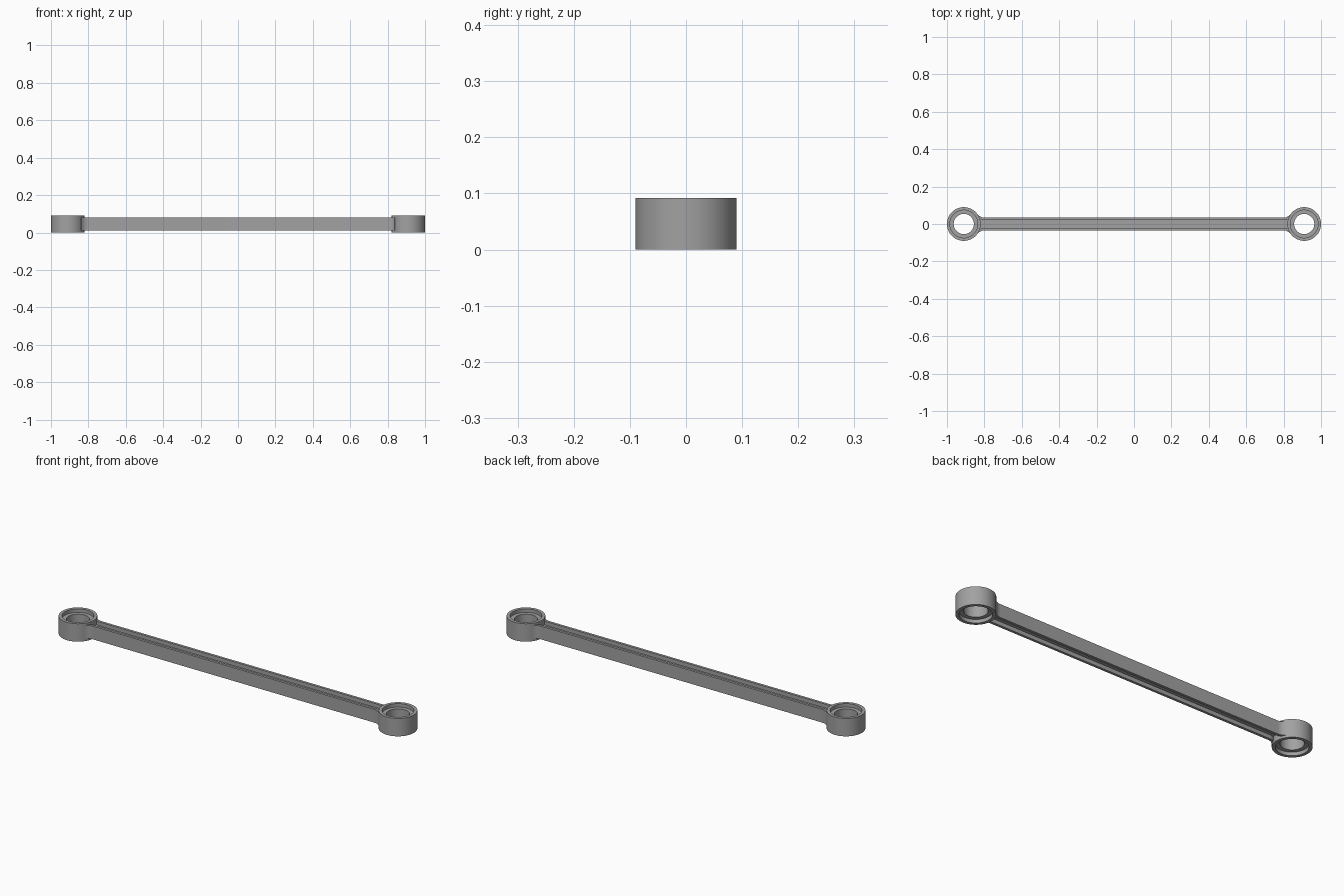
import bpy, bmesh
from math import sin, cos, pi, atan2, sqrt, radians

# Main dimensions
HEIGHT = 0.092          # eye height
MID = HEIGHT / 2
EYE_X = 0.91            # eye centre distance
EYE_R = 0.09            # eye outer radius
BORE_R = 0.054          # through hole radius
RECESS_R = 0.074        # shallow recess radius
RECESS = 0.018          # recess depth
HALF_W = 0.034          # half width of the bar
HALF_H = 0.034          # half height of the flanges
RAIL = 0.013            # flange thickness
WEB = 0.014             # half thickness of the web
FILLET = 0.05           # neck fillet radius

old = bpy.data.objects.get("Cube")
if old:
    bpy.data.objects.remove(old, do_unlink=True)

grey = bpy.data.materials.new("mid_grey")
grey.use_nodes = True
colour = (0.36, 0.36, 0.36, 1)
grey.diffuse_color = colour
grey.node_tree.nodes["Principled BSDF"].inputs["Base Color"].default_value = colour


def finish(name, bm):
    bmesh.ops.recalc_face_normals(bm, faces=bm.faces)
    mesh = bpy.data.meshes.new(name)
    bm.to_mesh(mesh)
    bm.free()
    mesh.materials.append(grey)
    obj = bpy.data.objects.new(name, mesh)
    bpy.context.collection.objects.link(obj)
    bpy.ops.object.select_all(action="DESELECT")
    obj.select_set(True)
    bpy.context.view_layer.objects.active = obj
    bpy.ops.object.shade_smooth_by_angle(angle=radians(30))
    return obj


def eye(name, x, segments=64):
    """Lathe a ring with a recess on both faces."""
    upper = [(BORE_R, MID - RECESS), (RECESS_R, MID - RECESS),
             (RECESS_R, MID), (EYE_R, MID)]
    profile = upper + [(r, -z) for r, z in reversed(upper)]
    bm = bmesh.new()
    loops = [[bm.verts.new((x + r * cos(a), r * sin(a), MID + z)) for r, z in profile]
             for a in (2 * pi * i / segments for i in range(segments))]
    n = len(profile)
    for i, loop in enumerate(loops):
        after = loops[(i + 1) % segments]
        for j in range(n):
            k = (j + 1) % n
            bm.faces.new((loop[j], after[j], after[k], loop[k]))
    return finish(name, bm)


def edge_line(inset, steps=10):
    """Side of the bar from one eye to the other, flared by tangent fillets."""
    cy = HALF_W + FILLET
    dx = sqrt((EYE_R + FILLET) ** 2 - cy ** 2)
    cx = EYE_X - dx
    radius = FILLET + inset
    start, end = -pi / 2, -atan2(cy, dx)
    right = [(cx + radius * cos(a), cy + radius * sin(a))
             for a in (start + (end - start) * i / steps for i in range(steps + 1))]
    return [(-x, y) for x, y in reversed(right)] + right


def strip(name, side_a, side_b, half_height):
    """Solid between two matching lines, centred on mid height."""
    bm = bmesh.new()
    rows = [[bm.verts.new((x, y, MID + z)) for (x, y), z in
             ((a, half_height), (b, half_height), (b, -half_height), (a, -half_height))]
            for a, b in zip(side_a, side_b)]
    for p, q in zip(rows, rows[1:]):
        for j in range(4):
            k = (j + 1) % 4
            bm.faces.new((p[j], q[j], q[k], p[k]))
    bm.faces.new(rows[0])
    bm.faces.new(rows[-1])
    return finish(name, bm)


def flip(line):
    return [(x, -y) for x, y in line]


# Ring eyes at both ends
eye("left_eye", EYE_X)
eye("right_eye", -EYE_X)

# Flanges along both sides and the web between them
outer, inner = edge_line(0), edge_line(RAIL)
strip("back_flange", outer, inner, HALF_H)
strip("front_flange", flip(outer), flip(inner), HALF_H)
middle = edge_line(RAIL / 2)
strip("web", middle, flip(middle), WEB)
